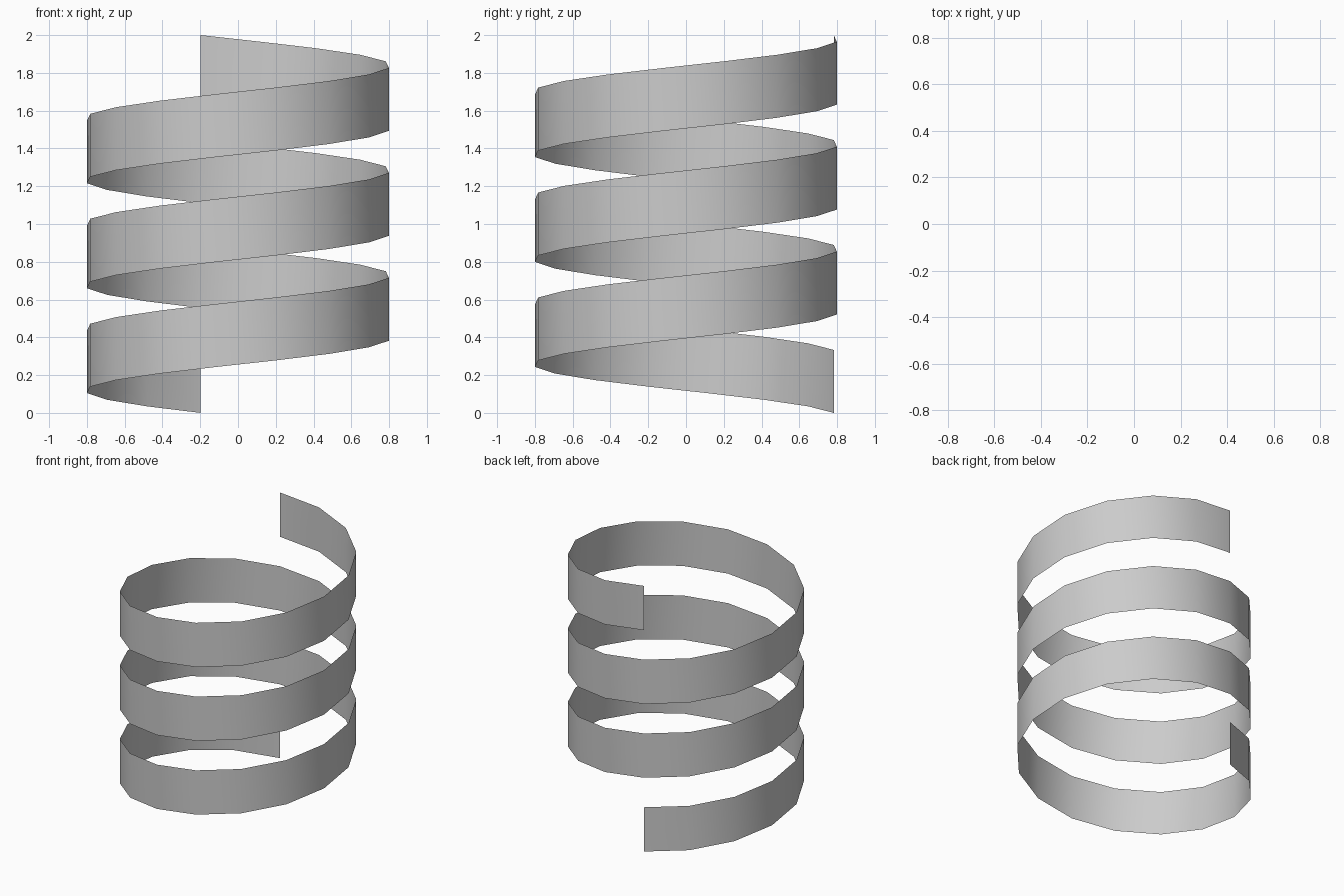
import bpy, bmesh, math

if "Cube" in bpy.data.objects:
    bpy.data.objects.remove(bpy.data.objects["Cube"])

RADIUS = 0.807
STRIP = 1 / 3          # height of the ribbon
RISE = 5 / 3           # climb over the whole helix
TURNS, SIDES = 3, 16
START = math.radians(104.2)

# helical ribbon: a zero-thickness vertical strip wound around the z axis
bm = bmesh.new()
prev = None
count = TURNS * SIDES
for i in range(count + 1):
    a = START + i * math.tau / SIDES
    x, y, z = RADIUS * math.cos(a), RADIUS * math.sin(a), RISE * i / count
    low, high = bm.verts.new((x, y, z)), bm.verts.new((x, y, z + STRIP))
    if prev:
        bm.faces.new((prev[0], low, high, prev[1])).smooth = True
    prev = (low, high)

mesh = bpy.data.meshes.new("spiral_ribbon")
bm.to_mesh(mesh)
bm.free()
ribbon = bpy.data.objects.new("spiral_ribbon", mesh)
bpy.context.collection.objects.link(ribbon)
